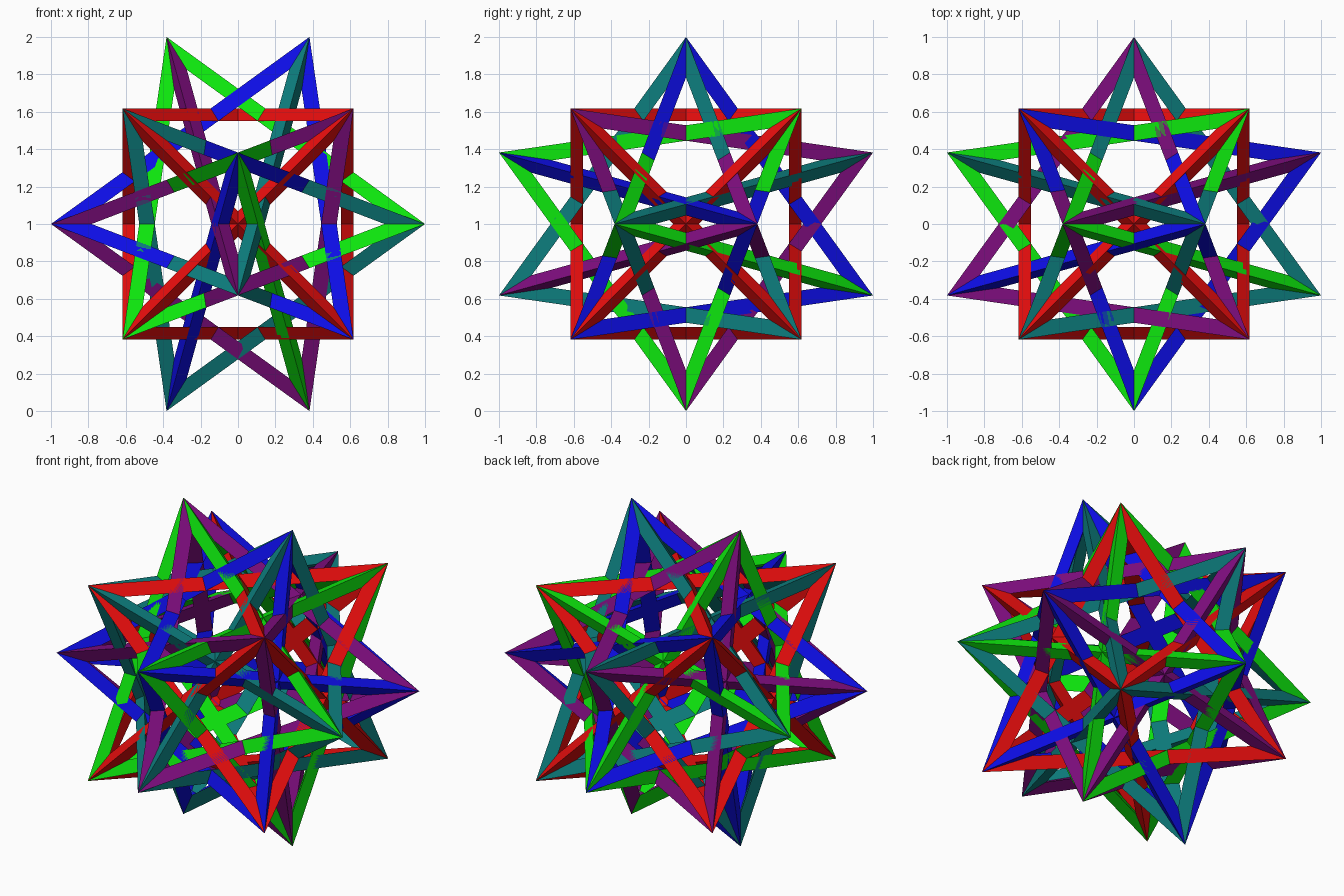
import bpy, bmesh, math
from itertools import product
from mathutils import Vector

if "Cube" in bpy.data.objects:
    bpy.data.objects.remove(bpy.data.objects["Cube"], do_unlink=True)

PHI = (1 + math.sqrt(5)) / 2
S = 1 / PHI                      # half side of the upright inscribed cube
BAR = 0.082                      # width of each bar on a tetrahedron face
CENTRE = Vector((0, 0, 1))


def material(name, rgb):
    m = bpy.data.materials.new(name)
    m.use_nodes = True
    m.diffuse_color = (*rgb, 1)
    bsdf = m.node_tree.nodes["Principled BSDF"]
    bsdf.inputs["Base Color"].default_value = (*rgb, 1)
    bsdf.inputs["Roughness"].default_value = 0.7
    return m


RED = material("red", (0.8, 0.004, 0.004))
GREEN = material("green", (0.004, 0.8, 0.004))
BLUE = material("blue", (0.004, 0.004, 0.8))
PURPLE = material("purple", (0.21, 0.004, 0.21))
TEAL = material("teal", (0.004, 0.21, 0.21))


def tetra_frame(name, pts, mat):
    """Open tetrahedron of mitred triangular bars."""
    bm = bmesh.new()
    corner = [bm.verts.new(p + CENTRE) for p in pts]
    # window corners: hole[f, i] lies on the face opposite corner f, near corner i
    hole = {}
    for f in range(4):
        ids = [i for i in range(4) if i != f]
        mid = sum((pts[i] for i in ids), Vector()) / 3
        inradius = (pts[ids[0]] - mid).length / 2
        for i in ids:
            hole[f, i] = bm.verts.new(mid + (pts[i] - mid) * (1 - BAR / inradius) + CENTRE)
    for a in range(4):
        for b in range(a + 1, 4):
            f, g = [k for k in range(4) if k not in (a, b)]
            # two outer strips and the flat inner side of each bar
            for k in (f, g):
                bm.faces.new((corner[a], corner[b], hole[k, b], hole[k, a]))
            bm.faces.new((hole[f, a], hole[f, b], hole[g, b], hole[g, a]))
    # inner cap behind each point
    for i in range(4):
        bm.faces.new([hole[f, i] for f in range(4) if f != i])
    bmesh.ops.recalc_face_normals(bm, faces=bm.faces)
    me = bpy.data.meshes.new(name)
    bm.to_mesh(me)
    bm.free()
    me.materials.append(mat)
    ob = bpy.data.objects.new(name, me)
    bpy.context.collection.objects.link(ob)


# the twenty points: eight cube corners and twelve outer points
cube = [Vector(c) * S for c in product((-1, 1), repeat=3)]
outer = []
for a, b in product((-S * S, S * S), (-1, 1)):
    outer += [Vector((a, 0, b)), Vector((b, a, 0)), Vector((0, b, a))]

# upright pair of tetrahedra
for sign, label in ((1, "upper"), (-1, "lower")):
    tetra_frame("red_frame_" + label,
                [c for c in cube if c.x * c.y * c.z * sign > 0], RED)

# four tilted pairs, each built from a cube corner and its opposite
pairs = (("blue", (1, -1, -1), BLUE), ("purple", (1, -1, 1), PURPLE),
         ("green", (-1, -1, -1), GREEN), ("teal", (-1, -1, 1), TEAL))
edge = S * 2 * math.sqrt(2)
for name, direction, mat in pairs:
    for sign, label in ((1, "front"), (-1, "back")):
        c = Vector(direction) * S * sign
        rest = [p for p in outer if abs((p - c).length - edge) < 0.01]
        tetra_frame(f"{name}_frame_{label}", [c] + rest, mat)
